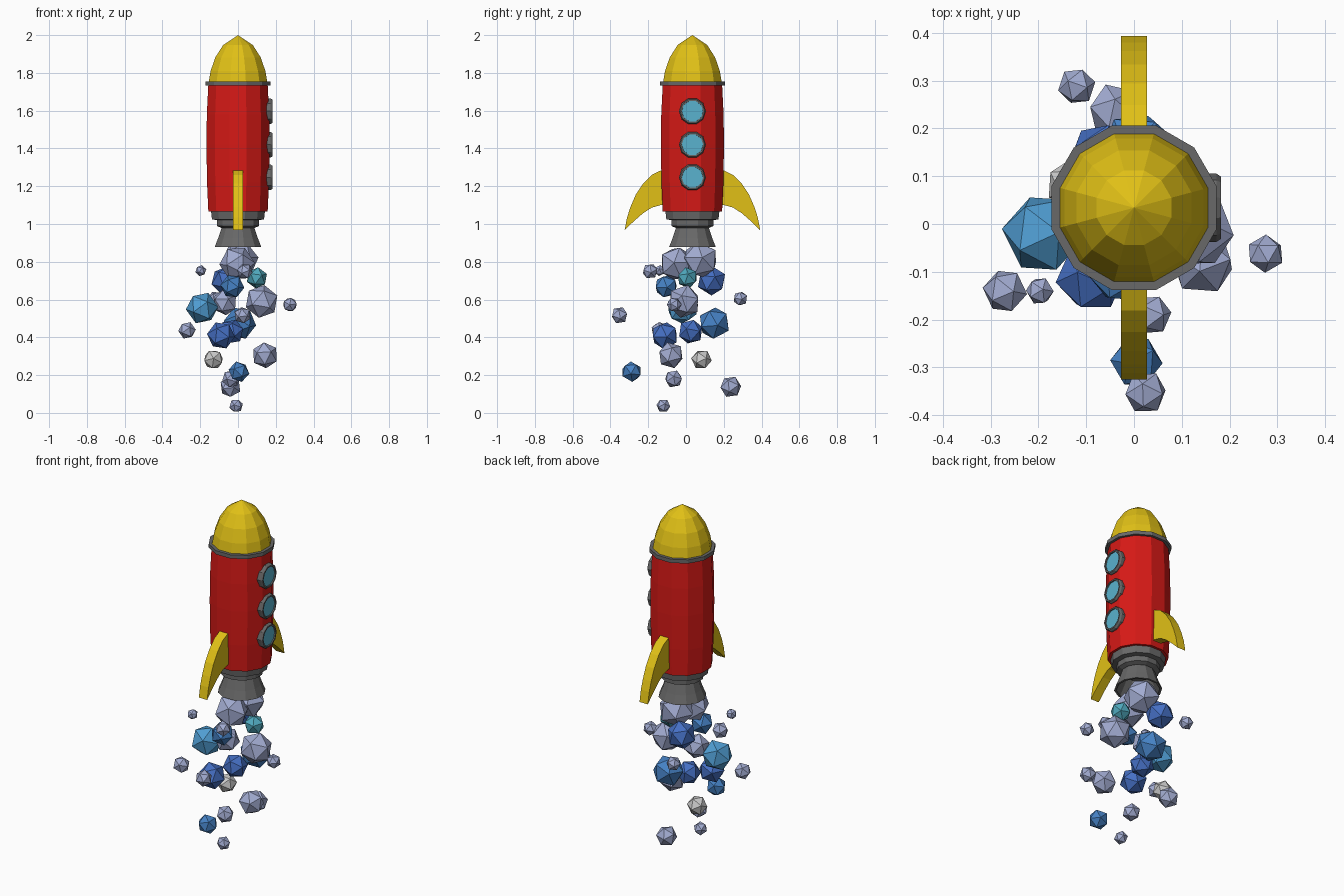
import bpy, bmesh, math, random
from mathutils import Vector, Matrix, Euler

if "Cube" in bpy.data.objects:
    bpy.data.objects.remove(bpy.data.objects["Cube"])

random.seed(4)
CY = 0.034          # rocket axis sits slightly behind the centre
SIDES = 12


def material(name, r, g, b):
    m = bpy.data.materials.new(name)
    m.diffuse_color = (r, g, b, 1)
    m.use_nodes = True
    m.node_tree.nodes["Principled BSDF"].inputs["Base Color"].default_value = m.diffuse_color
    return m


RED = material("red", 0.68, 0.01, 0.008)
YELLOW = material("yellow", 0.75, 0.53, 0.008)
METAL = material("metal", 0.14, 0.14, 0.14)
GLASS = material("glass", 0.1, 0.45, 0.62)
SMOKE = {
    "L": material("smoke_lavender", 0.36, 0.41, 0.64),
    "B": material("smoke_blue", 0.06, 0.16, 0.55),
    "M": material("smoke_mid_blue", 0.06, 0.22, 0.55),
    "S": material("smoke_sky", 0.08, 0.34, 0.65),
    "T": material("smoke_teal", 0.08, 0.4, 0.52),
    "W": material("smoke_white", 0.75, 0.75, 0.75),
}


def finish(name, bm, mat):
    bmesh.ops.remove_doubles(bm, verts=bm.verts, dist=1e-5)
    bmesh.ops.recalc_face_normals(bm, faces=bm.faces)
    me = bpy.data.meshes.new(name)
    bm.to_mesh(me)
    bm.free()
    me.materials.append(mat)
    ob = bpy.data.objects.new(name, me)
    bpy.context.collection.objects.link(ob)
    return ob


def lathe(name, profile, mat, sides=SIDES, matrix=Matrix.Translation((0, CY, 0))):
    """Turn (half width across flats, height) points around the z axis."""
    bm = bmesh.new()
    k = 1 / math.cos(math.pi / sides)
    rings = []
    for r, z in profile:
        rings.append([bm.verts.new((r * k * math.cos(a), r * k * math.sin(a), z))
                      for a in (2 * math.pi * (i + 0.5) / sides for i in range(sides))])
    for lo, hi in zip(rings, rings[1:]):
        for i in range(sides):
            j = (i + 1) % sides
            bm.faces.new((lo[i], lo[j], hi[j], hi[i]))
    bmesh.ops.transform(bm, matrix=matrix, verts=bm.verts)
    bmesh.ops.dissolve_degenerate(bm, dist=1e-6, edges=bm.edges)
    return finish(name, bm, mat)


# Fuselage, nose and collar
lathe("body", [(0, 1.065), (0.157, 1.065), (0.164, 1.22), (0.167, 1.42),
               (0.165, 1.58), (0.157, 1.74), (0, 1.74)], RED)
lathe("nose_cone", [(0, 1.74), (0.157, 1.74), (0.145, 1.81), (0.12, 1.882),
                    (0.078, 1.948), (0, 2.0)], YELLOW)
lathe("nose_ring", [(0.15, 1.732), (0.172, 1.732), (0.172, 1.754),
                    (0.15, 1.754), (0.15, 1.732)], METAL)

# Engine: stepped collar and hollow flared nozzle
lathe("engine_collar", [(0, 0.98), (0.09, 0.98), (0.112, 0.99), (0.112, 1.02), (0.138, 1.025),
                        (0.143, 1.07), (0, 1.07)], METAL)
lathe("nozzle", [(0, 0.97), (0.068, 0.97), (0.112, 0.877), (0.124, 0.877),
                 (0.105, 0.925), (0.085, 0.985), (0, 0.985)], METAL)

# Portholes on the right side
for n, z in enumerate((1.247, 1.42, 1.597), 1):
    place = Matrix.Translation((0, CY, z)) @ Matrix.Rotation(math.pi / 2, 4, 'Y')
    lathe(f"window_frame_{n}", [(0.052, 0.15), (0.068, 0.15), (0.068, 0.172), (0.062, 0.182),
                                (0.054, 0.182), (0.052, 0.15)], METAL, 10, place)
    lathe(f"window_glass_{n}", [(0, 0.15), (0.055, 0.15), (0.055, 0.175), (0, 0.175)],
          GLASS, 10, place)

# Two swept fins, mirrored across the rocket axis
FIN = [(0.145, 1.285), (0.168, 1.283), (0.215, 1.26), (0.26, 1.215), (0.3, 1.155),
       (0.328, 1.09), (0.346, 1.035), (0.359, 0.967), (0.31, 1.015), (0.26, 1.058),
       (0.215, 1.087), (0.168, 1.1), (0.145, 1.1)]
for side, name in ((-1, "front_fin"), (1, "back_fin")):
    bm = bmesh.new()
    face = bm.faces.new([bm.verts.new((-0.027, CY + side * y, z)) for y, z in FIN])
    new = bmesh.ops.extrude_face_region(bm, geom=[face])["geom"]
    bmesh.ops.translate(bm, vec=(0.054, 0, 0),
                        verts=[v for v in new if isinstance(v, bmesh.types.BMVert)])
    finish(name, bm, YELLOW)

# Exhaust puffs: x, y, z, radius, colour
PUFFS = [
    (-0.005, -0.05, 0.79, 0.095, "L"), (0.01, 0.075, 0.81, 0.1, "L"),
    (-0.197, -0.14, 0.753, 0.03, "L"), (0.036, -0.19, 0.75, 0.043, "L"),
    (0.1, 0.008, 0.715, 0.057, "T"), (-0.065, 0.135, 0.7, 0.08, "B"),
    (-0.03, -0.105, 0.67, 0.064, "M"), (-0.19, -0.02, 0.555, 0.087, "S"),
    (0.125, -0.01, 0.59, 0.09, "L"), (-0.07, 0.0, 0.585, 0.07, "L"),
    (-0.12, 0.288, 0.605, 0.04, "L"), (0.275, -0.062, 0.573, 0.04, "L"),
    (0.024, -0.352, 0.517, 0.046, "L"), (0.01, 0.15, 0.475, 0.088, "M"),
    (-0.035, 0.025, 0.43, 0.068, "B"), (-0.09, -0.112, 0.41, 0.075, "B"),
    (-0.27, -0.14, 0.437, 0.047, "L"), (0.143, -0.08, 0.305, 0.071, "L"),
    (-0.13, 0.082, 0.283, 0.055, "W"), (0.005, -0.288, 0.218, 0.056, "M"),
    (-0.037, -0.066, 0.18, 0.049, "L"), (-0.04, 0.237, 0.138, 0.058, "L"),
    (-0.01, -0.12, 0.038, 0.038, "L"),
]
for n, (x, y, z, r, c) in enumerate(PUFFS, 1):
    bm = bmesh.new()
    turn = Euler([random.uniform(0, 6.28) for _ in range(3)]).to_matrix().to_4x4()
    bmesh.ops.create_icosphere(bm, subdivisions=1, radius=r,
                               matrix=Matrix.Translation((x, y, z)) @ turn)
    finish(f"smoke_puff_{n}", bm, SMOKE[c])
